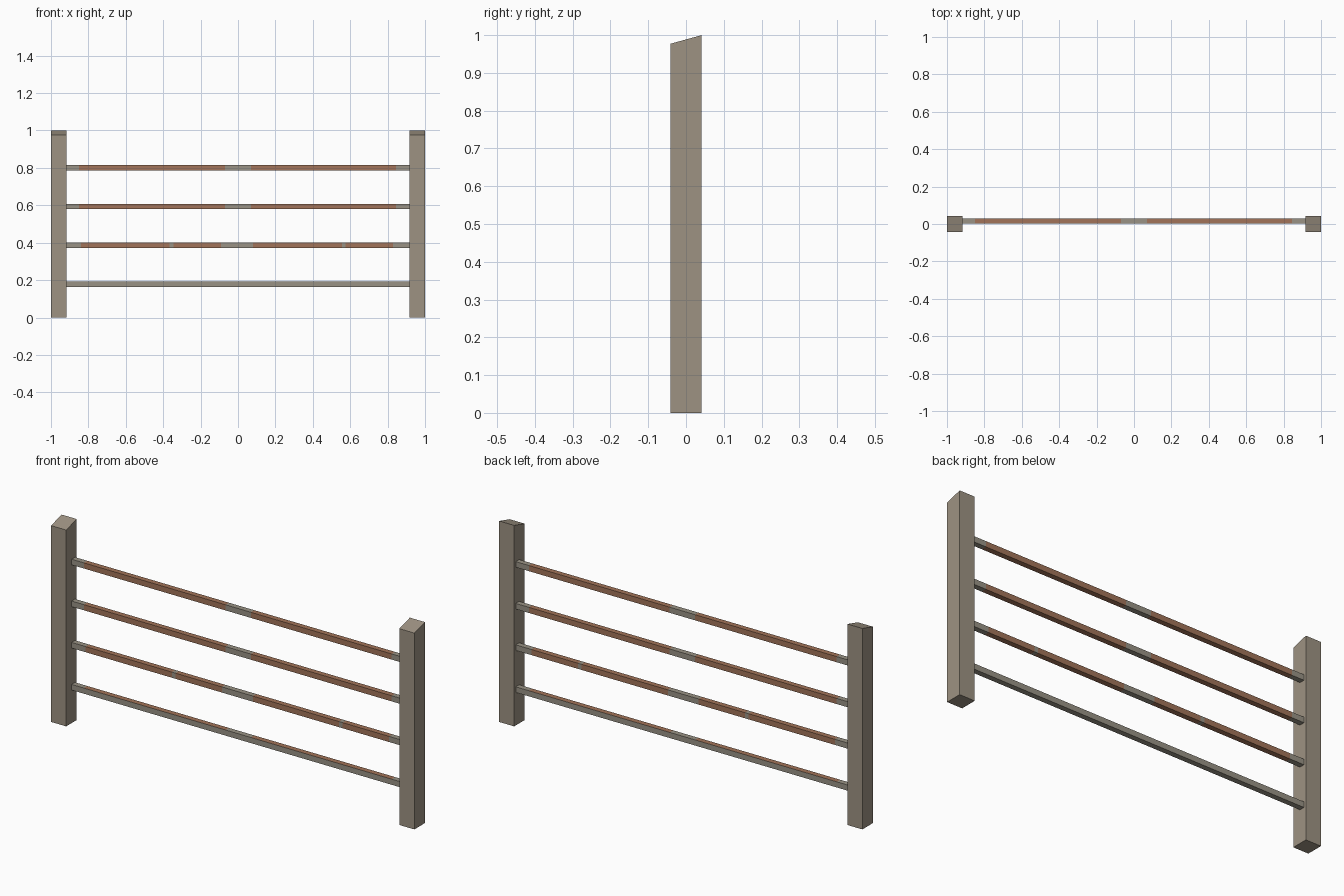
import bpy, bmesh

if "Cube" in bpy.data.objects:
    bpy.data.objects.remove(bpy.data.objects["Cube"])


def material(name, rgb):
    m = bpy.data.materials.new(name)
    m.diffuse_color = (*rgb, 1)
    m.use_nodes = True
    m.node_tree.nodes["Principled BSDF"].inputs["Base Color"].default_value = m.diffuse_color
    return m


WOOD = material("weathered wood", (0.34, 0.29, 0.225))
PALE = material("grey rail wood", (0.32, 0.29, 0.235))
RUST = material("reddish brown wood", (0.36, 0.175, 0.10))


def finish(bm, name, mats):
    bmesh.ops.recalc_face_normals(bm, faces=bm.faces)
    me = bpy.data.meshes.new(name)
    bm.to_mesh(me)
    bm.free()
    for m in mats:
        me.materials.append(m)
    ob = bpy.data.objects.new(name, me)
    bpy.context.collection.objects.link(ob)
    return ob


def box(x0, x1, y0, y1, z0, z1):
    bm = bmesh.new()
    bmesh.ops.create_cube(bm, size=1)
    for v in bm.verts:
        v.co.x = x1 if v.co.x > 0 else x0
        v.co.y = y1 if v.co.y > 0 else y0
        v.co.z = z1 if v.co.z > 0 else z0
    return bm


# Square posts, top sloping down to the front
for name, cx in (("left_post", -0.9585), ("right_post", 0.9585)):
    bm = box(cx - 0.0415, cx + 0.0415, -0.0415, 0.0415, 0, 1)
    for v in bm.verts:
        if v.co.z > 0.5 and v.co.y < 0:
            v.co.z = 0.977
    finish(bm, name, [WOOD])


# Square rails, cut across where the colour changes
def rail(name, z, bands, top_only=False):
    bm = box(-0.917, 0.917, 0.002, 0.029, z - 0.014, z + 0.014)
    for x in sorted({x for b in bands for x in b}):
        bmesh.ops.bisect_plane(bm, geom=bm.verts[:] + bm.edges[:] + bm.faces[:],
                               plane_co=(x, 0, 0), plane_no=(1, 0, 0))
    bmesh.ops.recalc_face_normals(bm, faces=bm.faces)
    for f in bm.faces:
        x = f.calc_center_median().x
        coloured = any(a < x < b for a, b in bands)
        if coloured and (not top_only or f.normal.z > 0.5):
            f.material_index = 1
    finish(bm, name, [PALE, RUST])


halves = [(-0.85, -0.07), (0.07, 0.845)]
rail("top_rail", 0.801, halves)
rail("upper_middle_rail", 0.593, halves)
rail("lower_middle_rail", 0.387,
     [(-0.84, -0.365), (-0.345, -0.09), (0.08, 0.555), (0.575, 0.83)])
rail("bottom_rail", 0.178, halves, top_only=True)
